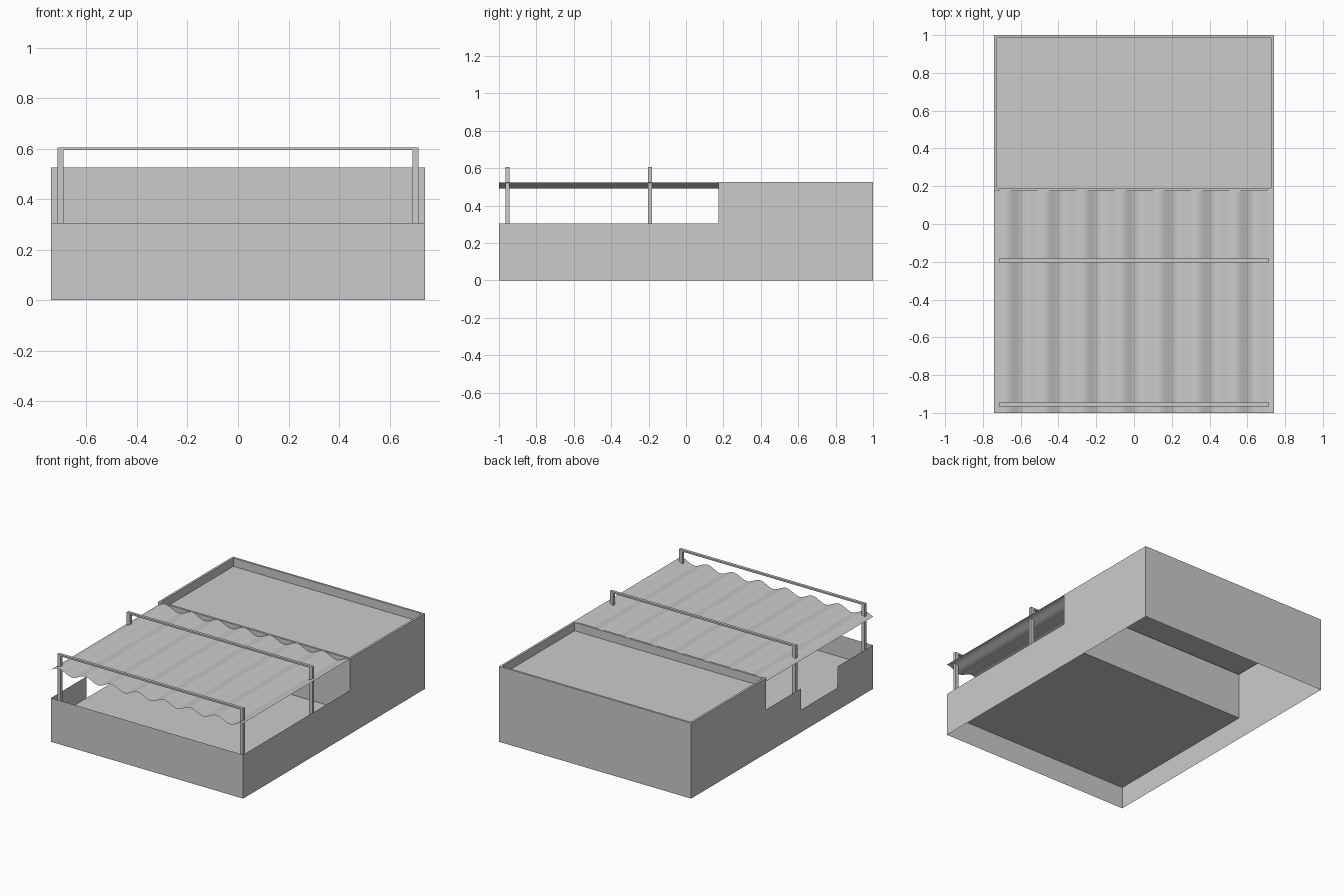
import bpy, bmesh, math

if "Cube" in bpy.data.objects:
    bpy.data.objects.remove(bpy.data.objects["Cube"])

W, L = 0.74, 1.0              # half width, half length
LOW, HIGH = 0.305, 0.525      # terrace wall and rear block heights
FLOOR, ROOF = 0.155, 0.467    # terrace floor and sunken roof
BLOCK_Y, T = 0.175, 0.015     # front of rear block, parapet thickness


def make(name, polys):
    bm = bmesh.new()
    for p in polys:
        bm.faces.new([bm.verts.new(c) for c in p])
    bmesh.ops.remove_doubles(bm, verts=bm.verts, dist=1e-5)
    me = bpy.data.meshes.new(name)
    bm.to_mesh(me)
    bm.free()
    ob = bpy.data.objects.new(name, me)
    bpy.context.collection.objects.link(ob)
    return ob


def side(x, yz):
    return [(x, y, z) for y, z in yz]


def across(y, z0, z1, w=W):
    return [(-w, y, z0), (w, y, z0), (w, y, z1), (-w, y, z1)]


def level(z, y0, y1, w=W):
    return [(-w, y0, z), (w, y0, z), (w, y1, z), (-w, y1, z)]


# Thin outer walls, open underneath; the left one has a doorway gap
base = [(-L, 0), (L, 0), (L, HIGH), (BLOCK_Y, HIGH), (BLOCK_Y, LOW)]
gap = [(-0.21, LOW), (-0.21, FLOOR), (-0.61, FLOOR), (-0.61, LOW)]
end = [(-L, LOW)]
make("outer_walls", [
    side(W, base + end),
    side(-W, (base + gap + end)[::-1]),
    across(-L, 0, LOW),
    across(L, 0, HIGH)[::-1],
    across(BLOCK_Y, FLOOR, HIGH),
])
make("terrace_floor", [level(FLOOR, -L, BLOCK_Y)])

# Sunken roof with a parapet rim
iw, y0, y1 = W - T, BLOCK_Y + T, L - T
outer = level(HIGH, BLOCK_Y, L)
inner = level(HIGH, y0, y1, iw)
low = level(ROOF, y0, y1, iw)
polys = [low]
for i in range(4):
    j = (i + 1) % 4
    polys.append([outer[i], outer[j], inner[j], inner[i]])
    polys.append([inner[i], inner[j], low[j], low[i]])
make("parapet_roof", polys)


def box(name, lo, hi):
    c = [(a + b) / 2 for a, b in zip(lo, hi)]
    bpy.ops.mesh.primitive_cube_add(size=1, location=c)
    ob = bpy.context.object
    ob.name = name
    ob.scale = [b - a for a, b in zip(lo, hi)]


# Two portal frames carrying the canopy
for n, y in (("front", -0.955), ("rear", -0.193)):
    a, b = y - 0.01, y + 0.01
    for s, x in (("left", -0.7025), ("right", 0.7025)):
        box(f"{n}_{s}_post", (x - 0.0125, a, FLOOR), (x + 0.0125, b, 0.594))
    box(f"{n}_crossbar", (-0.715, a, 0.594), (0.715, b, 0.605))

# Rippled fabric canopy
N = 112
xs = [-W + 2 * W * i / N for i in range(N + 1)]
zs = [0.507 + 0.017 * math.cos(2 * math.pi * (x + 0.68) / 0.2025) for x in xs]
canopy = make("canopy", [
    [(xs[i], -L, zs[i]), (xs[i + 1], -L, zs[i + 1]),
     (xs[i + 1], 0.183, zs[i + 1]), (xs[i], 0.183, zs[i])] for i in range(N)])
for f in canopy.data.polygons:
    f.use_smooth = True
